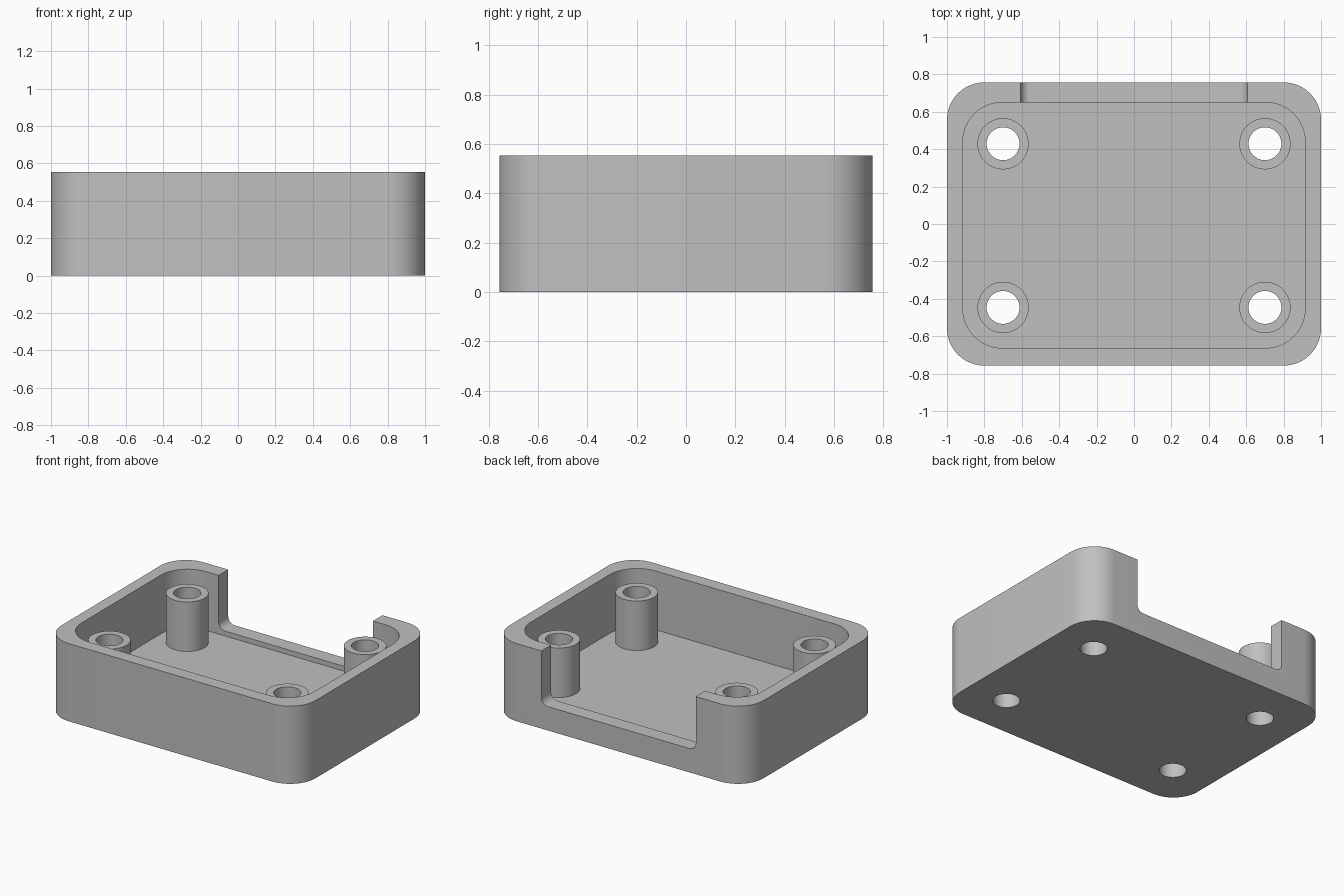
import bpy, bmesh, math

cube = bpy.data.objects.get("Cube")
if cube:
    bpy.data.objects.remove(cube, do_unlink=True)

HEIGHT, FLOOR, SILL, POST_TOP = 0.553, 0.135, 0.17, 0.487
POST_R, HOLE_R = 0.137, 0.088

grey = bpy.data.materials.new("plain_grey")
grey.use_nodes = True
grey.diffuse_color = (0.53, 0.53, 0.53, 1)
grey.node_tree.nodes["Principled BSDF"].inputs["Base Color"].default_value = (0.53, 0.53, 0.53, 1)


def rounded_outline(a0, a1, b0, b1, r, steps=12):
    """Counter-clockwise rounded rectangle as (a, b) pairs."""
    centres = [(a1 - r, b1 - r), (a0 + r, b1 - r), (a0 + r, b0 + r), (a1 - r, b0 + r)]
    points = []
    for quarter, (ca, cb) in enumerate(centres):
        for i in range(steps + 1):
            t = math.pi / 2 * (quarter + i / steps)
            points.append((ca + r * math.cos(t), cb + r * math.sin(t)))
    return points


def prism(name, base, offset):
    """Solid made by extruding a closed 3D outline along an offset."""
    bm = bmesh.new()
    face = bm.faces.new([bm.verts.new(p) for p in base])
    top = bmesh.ops.extrude_face_region(bm, geom=[face], use_keep_orig=True)
    moved = [v for v in top["geom"] if isinstance(v, bmesh.types.BMVert)]
    bmesh.ops.translate(bm, vec=offset, verts=moved)
    bmesh.ops.recalc_face_normals(bm, faces=bm.faces)
    mesh = bpy.data.meshes.new(name)
    bm.to_mesh(mesh)
    bm.free()
    mesh.materials.append(grey)
    obj = bpy.data.objects.new(name, mesh)
    bpy.context.collection.objects.link(obj)
    return obj


def slab(name, x0, x1, y0, y1, r, z0, z1):
    outline = rounded_outline(x0, x1, y0, y1, r)
    return prism(name, [(x, y, z0) for x, y in outline], (0, 0, z1 - z0))


def cylinder(name, x, y, r, z0, z1):
    return slab(name, x - r, x + r, y - r, y + r, r * 0.9999, z0, z1)


def cut(target, cutter):
    """Subtract the cutter from the target, then remove the cutter."""
    cutter.hide_render = True
    mod = target.modifiers.new("cut", 'BOOLEAN')
    mod.operation, mod.solver, mod.object = 'DIFFERENCE', 'EXACT', cutter
    bpy.context.view_layer.objects.active = target
    bpy.ops.object.modifier_apply(modifier=mod.name)
    bpy.data.objects.remove(cutter, do_unlink=True)


# Open tray with rounded corners
tray = slab("tray", -1, 1, -0.757, 0.757, 0.2, 0, HEIGHT)
cut(tray, slab("cavity_cutter", -0.915, 0.915, -0.663, 0.65, 0.21, FLOOR, 1))

# Wide notch in the back wall with filleted lower corners
notch = rounded_outline(-0.607, 0.607, SILL, 1, 0.05, 8)
cut(tray, prism("notch_cutter", [(x, 0.6, z) for x, z in notch], (0, 0.4, 0)))

# Hollow screw posts, drilled through the floor
parts = [tray]
for side, x in (("left", 0.7), ("right", -0.7)):
    for end, y in (("front", -0.446), ("back", 0.429)):
        post = cylinder(f"{end}_{side}_post", x, y, POST_R, FLOOR, POST_TOP)
        for target in (post, tray):
            cut(target, cylinder("drill_cutter", x, y, HOLE_R, -0.2, 1))
        parts.append(post)

# Smooth the curves and keep the edges crisp
bpy.ops.object.select_all(action='DESELECT')
for obj in parts:
    obj.select_set(True)
bpy.context.view_layer.objects.active = tray
bpy.ops.object.shade_smooth_by_angle(angle=math.radians(30))
